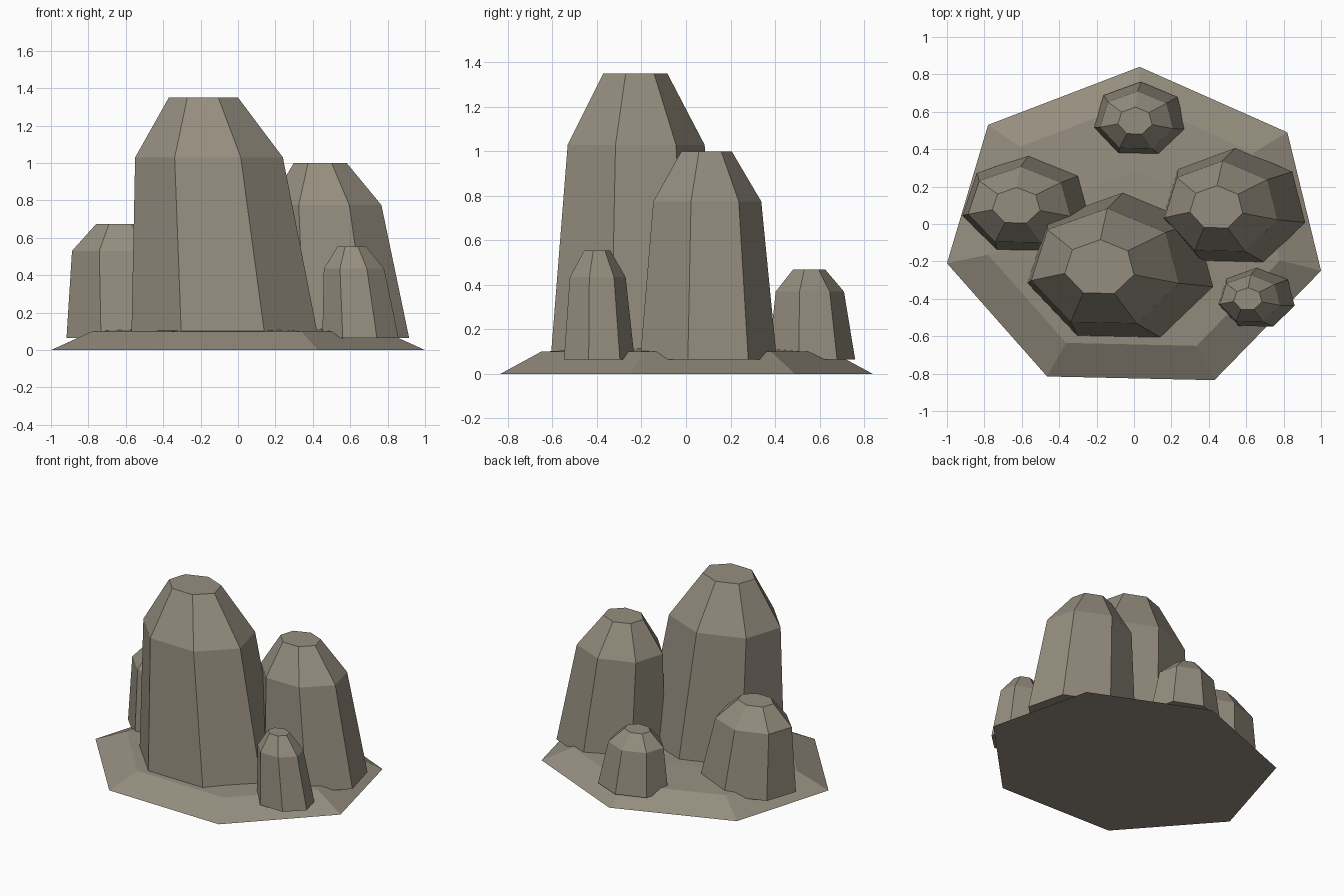
import bpy
import bmesh

cube = bpy.data.objects.get("Cube")
if cube:
    bpy.data.objects.remove(cube, do_unlink=True)

# One stone colour
stone = bpy.data.materials.new("warm_grey_stone")
stone.use_nodes = True
colour = (0.30, 0.268, 0.212, 1)
stone.diffuse_color = colour
shader = stone.node_tree.nodes["Principled BSDF"]
shader.inputs["Base Color"].default_value = colour
shader.inputs["Roughness"].default_value = 0.9

# Shared irregular seven-sided outline, counter-clockwise from above
OUTLINE = [(-1, -0.21), (-0.465, -0.815), (0.43, -0.835), (1, -0.25),
           (0.82, 0.49), (0.03, 0.84), (-0.78, 0.53)]


def stacked_rock(name, rings, depth=1.0):
    """Loft the outline through rings of (x, y, z, radius) and cap both ends."""
    bm = bmesh.new()
    loops = [[bm.verts.new((x + px * r, y + py * r * depth, z)) for px, py in OUTLINE]
             for x, y, z, r in rings]
    bm.faces.new(loops[0][::-1])
    bm.faces.new(loops[-1])
    n = len(OUTLINE)
    for low, high in zip(loops, loops[1:]):
        for i in range(n):
            j = (i + 1) % n
            bm.faces.new((low[i], low[j], high[j], high[i]))
    mesh = bpy.data.meshes.new(name)
    bm.to_mesh(mesh)
    bm.free()
    mesh.materials.append(stone)
    obj = bpy.data.objects.new(name, mesh)
    bpy.context.collection.objects.link(obj)
    return obj


# Low sloping ground slab
stacked_rock("ground_slab", [(0, 0, 0, 1), (0, 0, 0.1, 0.78), (0, 0, 0.12, 0.34)])

# Leaning pillars: base radius, depth, shoulder and top heights, then ring centres
SUNK = 0.065
pillars = {
    "main_pillar": (0.5, 0.93, 1.03, 1.35, (-0.07, -0.22), (-0.155, -0.225), (-0.185, -0.228)),
    "left_side_pillar": (0.382, 0.96, 0.775, 1.0, (0.533, 0.1), (0.465, 0.095), (0.44, 0.092)),
    "right_side_pillar": (0.345, 0.89, 0.53, 0.675, (-0.572, 0.11), (-0.615, 0.103), (-0.63, 0.1)),
    "back_pillar": (0.247, 0.94, 0.37, 0.47, (0.03, 0.565), (0.013, 0.556), (0.005, 0.553)),
    "front_pillar": (0.204, 0.93, 0.435, 0.555, (0.655, -0.39), (0.62, -0.397), (0.608, -0.399)),
}
for name, (radius, depth, shoulder, top, c0, c1, c2) in pillars.items():
    stacked_rock(name, [(*c0, SUNK, radius),
                        (*c1, shoulder, radius * 0.79),
                        (*c2, top, radius * 0.37)], depth)
